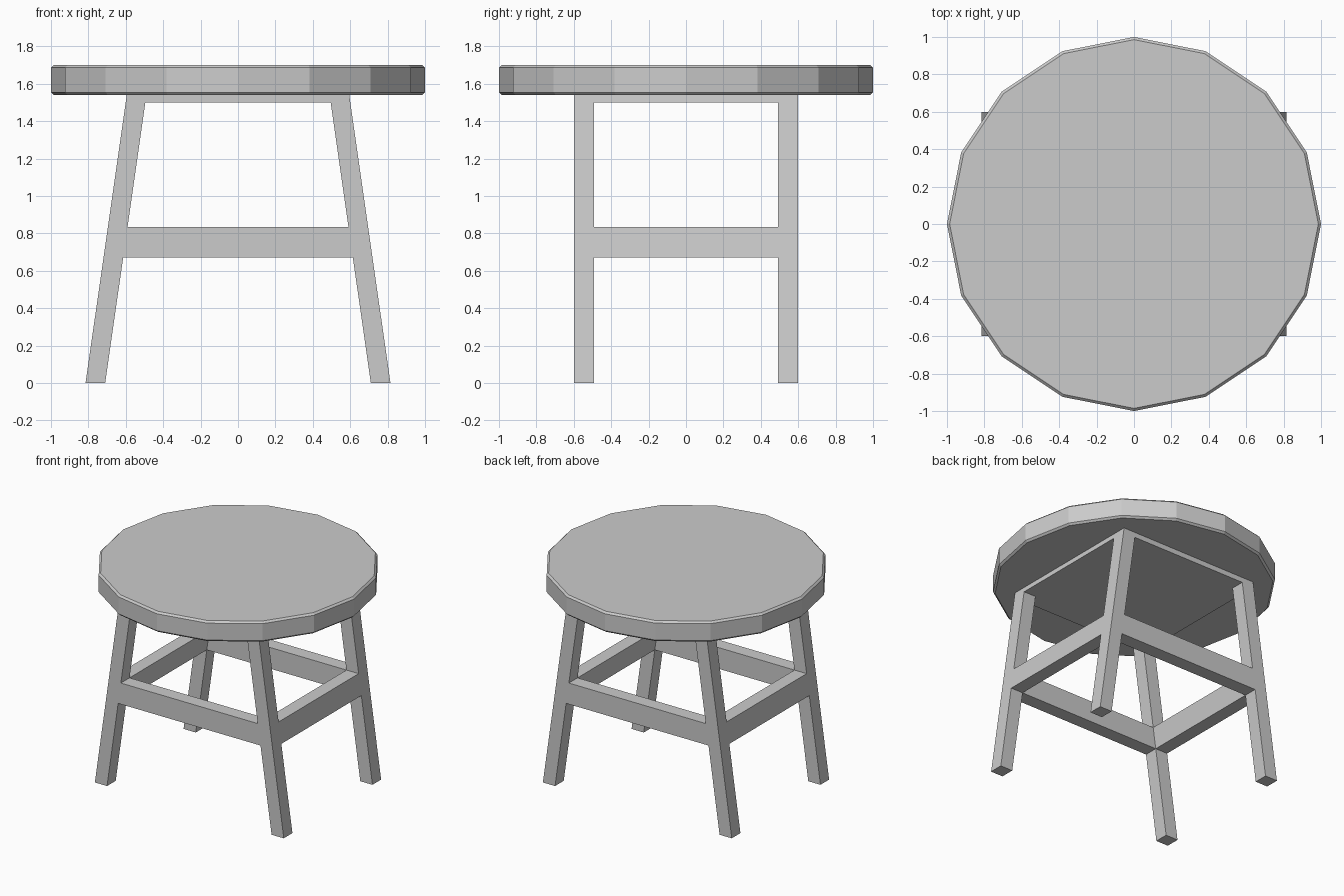
import bpy, bmesh

if "Cube" in bpy.data.objects:
    bpy.data.objects.remove(bpy.data.objects["Cube"])

SLOPE = 0.143          # inward lean of the legs per unit of height
OUT, INN = 0.815, 0.71  # outer and inner leg x at the floor
Y_OUT, Y_INN = 0.6, 0.493
APRON_Z, SEAT_Z, TOP_Z = 1.5, 1.54, 1.7
RAIL_Z = (0.67, 0.835)


def add_object(name, bm):
    bmesh.ops.recalc_face_normals(bm, faces=bm.faces)
    mesh = bpy.data.meshes.new(name)
    bm.to_mesh(mesh)
    bm.free()
    ob = bpy.data.objects.new(name, mesh)
    bpy.context.collection.objects.link(ob)
    return ob


def leaning_box(name, x0, x1, y, z):
    """Box whose x sides lean toward the centre with height."""
    bm = bmesh.new()
    bmesh.ops.create_cube(bm, size=1)
    for v in bm.verts:
        zz = z[v.co.z > 0]
        x = x1 if v.co.x > 0 else x0
        x -= SLOPE * zz * (1 if x > 0 else -1)
        v.co = (x, y[v.co.y > 0], zz)
    return add_object(name, bm)


# legs
for side, sx in (("left", -1), ("right", 1)):
    xs = sorted((sx * INN, sx * OUT))
    for end, sy in (("front", -1), ("back", 1)):
        ys = sorted((sy * Y_INN, sy * Y_OUT))
        leaning_box(f"{end}_{side}_leg", *xs, ys, (0, APRON_Z))
    # side rail, flush with the legs
    leaning_box(f"{side}_rail", *xs, (-Y_INN, Y_INN), RAIL_Z)

# front and back rails
for end, sy in (("front", -1), ("back", 1)):
    ys = sorted((sy * Y_INN, sy * Y_OUT))
    leaning_box(f"{end}_rail", -INN, INN, ys, RAIL_Z)

# solid support plate under the seat
leaning_box("support_plate", -OUT, OUT, (-Y_OUT, Y_OUT), (APRON_Z, SEAT_Z))

# sixteen-sided seat with chamfered rims
bm = bmesh.new()
bmesh.ops.create_cone(bm, cap_ends=True, segments=16, radius1=1, radius2=1,
                      depth=TOP_Z - SEAT_Z)
seat = add_object("seat", bm)
seat.location.z = (TOP_Z + SEAT_Z) / 2
bevel = seat.modifiers.new("rim_chamfer", 'BEVEL')
bevel.width = 0.014
bevel.segments = 1
bevel.limit_method = 'ANGLE'
bevel.angle_limit = 1.0
